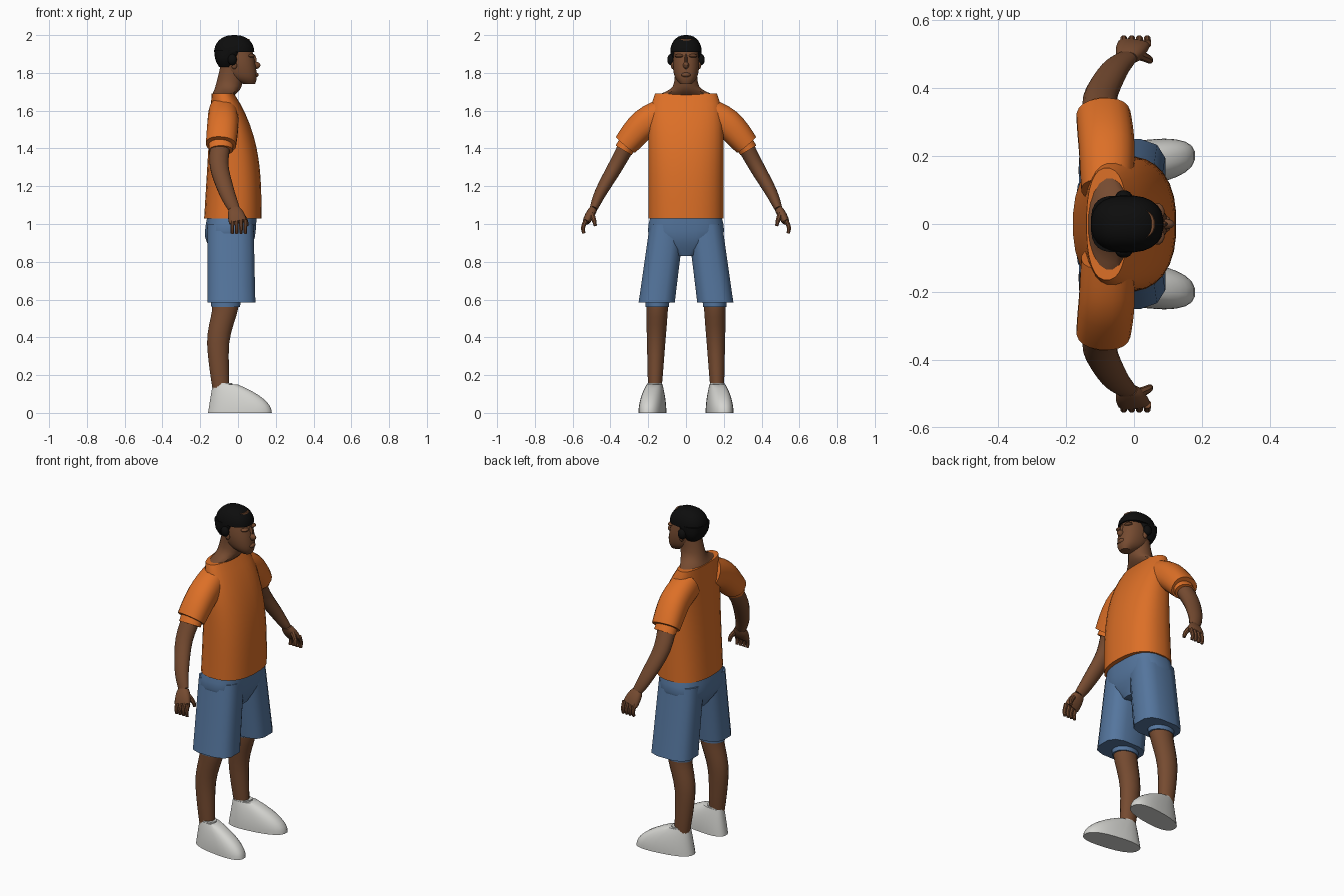
import bpy, bmesh
from math import cos, sin, pi, radians
from mathutils import Vector

if "Cube" in bpy.data.objects:
    bpy.data.objects.remove(bpy.data.objects["Cube"])


def material(name, red, green, blue):
    colour = (red, green, blue, 1)
    mat = bpy.data.materials.new(name)
    mat.use_nodes = True
    mat.diffuse_color = colour
    mat.node_tree.nodes["Principled BSDF"].inputs["Base Color"].default_value = colour
    return mat


skin = material("brown skin", .18, .07, .03)
orange = material("orange cloth", .72, .16, .02)
denim = material("blue denim", .09, .18, .34)
white = material("off white shoe", .66, .66, .63)
black = material("black hair", .004, .004, .004)
parts = []


def fractions(steps):
    return [step / steps for step in range(steps + 1)]


def power(value, exponent):
    return abs(value) ** (2 / exponent) * (1 if value > 0 else -1)


def flow(keys, steps=4):
    """Pass a smooth curve through a few key points."""
    keys = [Vector(key) for key in keys]
    padded = [keys[0], *keys, keys[-1]]
    points = [keys[0]]
    for before, start, end, after in zip(padded, padded[1:], padded[2:], padded[3:]):
        leave, arrive = (end - before) / 2, (after - start) / 2
        for t in fractions(steps)[1:]:
            ease = t * t * (3 - 2 * t)
            points.append(start.lerp(end, ease) + leave * t * (1 - t) ** 2 - arrive * t * t * (1 - t))
    return points


def loft(name, rings, mat, sides=20, square=2, tilt=False, mirror=1, splay=0):
    """Skin a list of (centre, half depth, half width) rings; tilt turns them along the path."""
    bm = bmesh.new()
    centres = [Vector(centre) for centre, depth, width in rings]
    loops = []
    for i, (_, depth, width) in enumerate(rings):
        forward, across = Vector((1, 0, 0)), Vector((0, 1, 0))
        if tilt:
            along = (centres[min(i + 1, len(rings) - 1)] - centres[max(i - 1, 0)]).normalized()
            forward = (forward - along * along.x).normalized()
            across = along.cross(forward)
        loop = []
        for k in range(sides):
            angle = 2 * pi * (k + .5) / sides
            point = centres[i] + forward * depth * power(cos(angle), square)
            point += across * width * power(sin(angle), square)
            point.y = mirror * (point.y + splay * point.x)
            loop.append(bm.verts.new(point))
        loops.append(loop)
    for low, high in zip(loops, loops[1:]):
        for k in range(sides):
            bm.faces.new((low[k], low[k - 1], high[k - 1], high[k]))
    bm.faces.new(loops[0])
    bm.faces.new(loops[-1])
    bmesh.ops.recalc_face_normals(bm, faces=bm.faces)
    mesh = bpy.data.meshes.new(name)
    bm.to_mesh(mesh)
    bm.free()
    mesh.materials.append(mat)
    part = bpy.data.objects.new(name, mesh)
    bpy.context.collection.objects.link(part)
    parts.append(part)


def stack(name, spans, mat, **options):
    """Level rings on the centre line, each given as height, back, front and half width."""
    rings = [(((back + front) / 2, 0, z), (front - back) / 2, width)
             for z, back, front, width in spans]
    loft(name, rings, mat, **options)


def tube(name, path, start, end, mat, bulge=0, tilt=True, **options):
    """Taper along a path between two (half depth, half width) sizes."""
    points = flow(path)
    sizes = [Vector(start).lerp(Vector(end), t) + Vector((bulge, bulge)) * sin(pi * t)
             for t in fractions(len(points) - 1)]
    rings = [(point, size.x, size.y) for point, size in zip(points, sizes)]
    loft(name, rings, mat, tilt=tilt, **options)


def blob(name, centre, size, mat, bottom=-1, square=2, **options):
    """Rounded lump; bottom is -1 for a whole one and 0 for a dome."""
    x, y, z = centre
    depth, width, height = size
    rings = []
    for t in fractions(8):
        angle = (bottom + (1 - bottom) * t) * pi / 2 * .96
        shrink = power(cos(angle), square)
        rings.append(((x, y, z + height * sin(angle)), depth * shrink, width * shrink))
    loft(name, rings, mat, square=square, **options)


# Shirt body narrows in front towards the collar
stack("shirt_body", [(1.03 + .66 * t, .04 * t - .18, .125 - .145 * t ** 3, .2 - .035 * t ** 8)
                     for t in fractions(12)], orange, sides=28, square=2.4)

# Neck and shoulder skin inside the collar
stack("neck", flow([(1.68, -.14, -.02, .16), (1.73, -.12, .02, .07), (1.85, -.09, .03, .06)]), skin)

# Head and facial features
stack("head", flow([(1.74, .03, .09, .03), (1.78, -.05, .1, .06), (1.86, -.09, .09, .07),
                    (1.98, -.08, .06, .05)]), skin, sides=24, square=2.3)
blob("nose", (.09, 0, 1.84), (.03, .016, .02), skin, sides=12)
blob("nose_bridge", (.08, 0, 1.86), (.02, .009, .04), skin, sides=12)
blob("lips", (.09, 0, 1.79), (.02, .026, .014), skin, sides=12)

# Short hair: domed crown, plus a lower band behind the face
blob("hair_crown", (-.02, 0, 1.91), (.107, .084, .09), black, bottom=0, square=2.4, sides=24)
stack("hair_back", flow([(1.83, -.1, -.03, .06), (1.87, -.12, 0, .08), (1.92, -.127, .02, .083)]),
      black, sides=24, square=2.8)

for mirror, label in ((1, "left_"), (-1, "right_")):
    # Hair over the ear, the lobe below and the brow ridge
    blob(label + "ear_hair", (-.03, .08, 1.87), (.025, .02, .03), black, sides=12, mirror=mirror)
    blob(label + "ear_lobe", (-.02, .07, 1.84), (.015, .01, .02), skin, sides=12, mirror=mirror)
    blob(label + "brow", (.07, .035, 1.89), (.02, .026, .01), skin, sides=12, mirror=mirror)

    # Sleeve with its narrower inner cuff
    shoulder, upper_arm, sleeve_end = (-.08, .1, 1.59), (-.08, .22, 1.53), (-.09, .32, 1.42)
    tube(label + "sleeve", [shoulder, upper_arm, sleeve_end], (.075, .085), (.08, .066), orange,
         bulge=.005, square=2.3, mirror=mirror)
    tube(label + "sleeve_cuff", [(-.09, .3, 1.44), (-.09, .33, 1.39)], (.065, .05), (.065, .05),
         orange, mirror=mirror)

    # Arm, palm, fingers and thumb
    elbow, wrist, knuckles = (-.1, .37, 1.31), (-.02, .49, 1.08), (0, .53, 1.01)
    tube(label + "arm", [(-.09, .3, 1.44), elbow, (-.06, .45, 1.17), wrist], (.055, .046),
         (.03, .02), skin, bulge=.004, sides=16, mirror=mirror)
    tube(label + "palm", [wrist, knuckles], (.03, .02), (.047, .017), skin, bulge=.006,
         sides=16, square=2.5, mirror=mirror)
    for finger in range(4):
        x = .023 * finger - .03
        tube(label + "finger_" + str(finger), [(x, .53, 1.02), (x, .545, .98), (x, .54, .95)],
             (.012, .014), (.009, .009), skin, sides=8, mirror=mirror)
    tube(label + "thumb", [(.01, .5, 1.06), (.04, .487, 1.02), (.047, .48, .99)], (.016, .016),
         (.009, .009), skin, sides=8, mirror=mirror)

    # Wide shorts leg with its inner lining
    tube(label + "shorts_leg", [(-.04, .1, 1), (-.035, .155, .585)], (.125, .093), (.13, .098),
         denim, tilt=False, sides=12, square=3, mirror=mirror)
    tube(label + "shorts_lining", [(-.065, .152, .6), (-.065, .152, .56)], (.08, .065), (.077, .063),
         denim, tilt=False, mirror=mirror)

    # Lower leg with a calf bulge
    knee, calf, ankle = (-.07, .153, .54), (-.105, .158, .37), (-.09, .165, .12)
    tube(label + "leg", [(-.068, .152, .6), knee, calf, ankle], (.073, .06), (.044, .035), skin,
         bulge=.007, tilt=False, sides=16, mirror=mirror)

    # Splayed shoe with a raised collar; the toe slopes up to the ankle
    shoe = []
    for t in fractions(8):
        heel, toe = .025 * t - .16, .18 - .18 * t * t
        shoe.append((((heel + toe) / 2, .176, .15 * t), (toe - heel) / 2, .067 - .027 * t * t))
    loft(label + "shoe", shoe, white, sides=24, square=2.5, mirror=mirror, splay=.14)
    tube(label + "shoe_collar", [(-.08, .176, .13), (-.08, .176, .157)], (.053, .041), (.05, .038),
         white, tilt=False, mirror=mirror, splay=.14)

# Seat of the shorts
stack("shorts_seat", flow([(.83, -.12, .05, .05), (.93, -.175, .09, .195), (1.06, -.16, .1, .185)]),
      denim, square=2.8)

# Smooth shading that keeps hems and soles crisp
bpy.ops.object.select_all(action="DESELECT")
for part in parts:
    part.select_set(True)
bpy.context.view_layer.objects.active = parts[0]
bpy.ops.object.shade_smooth_by_angle(angle=radians(40))
